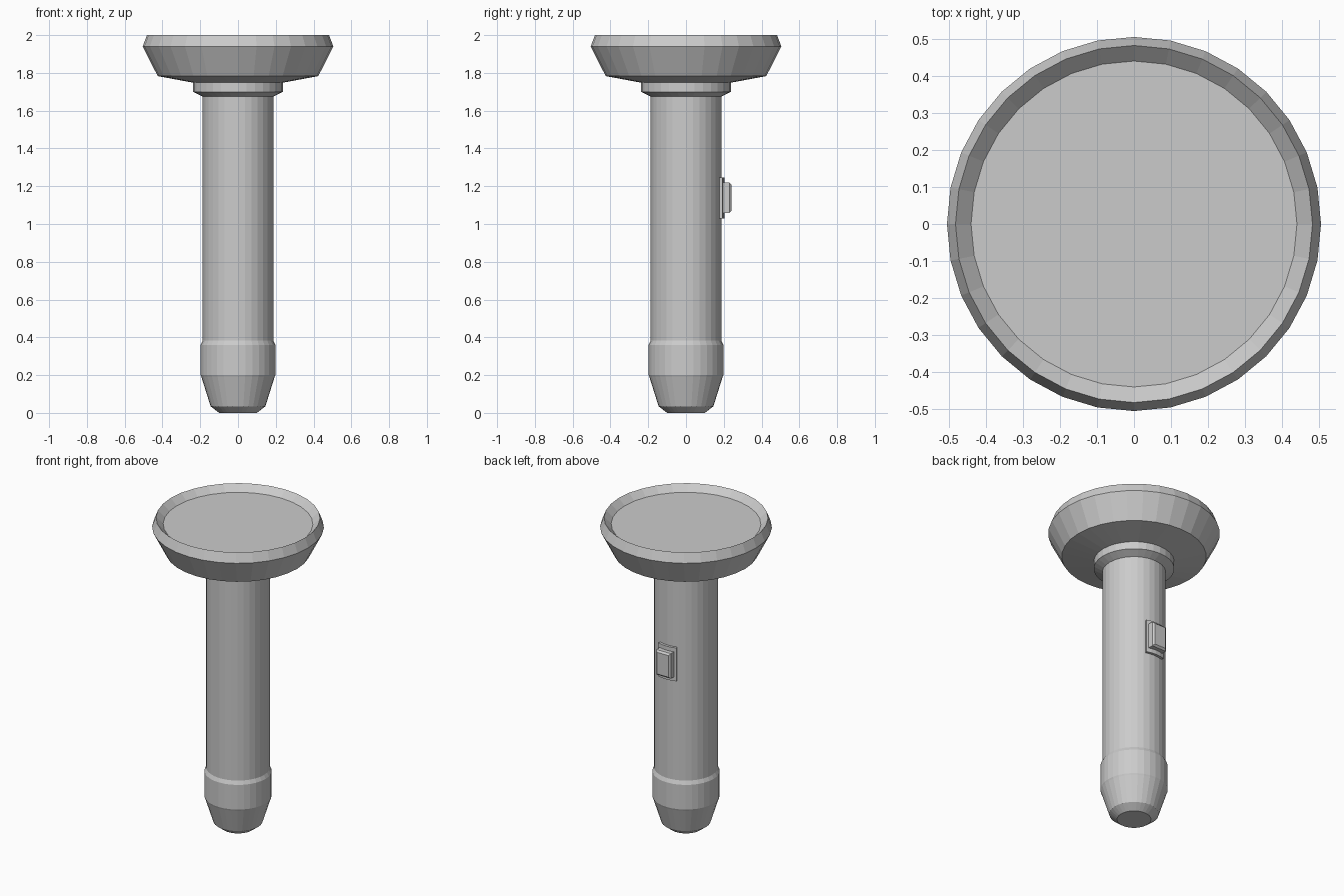
import bpy, bmesh, math

if "Cube" in bpy.data.objects:
    bpy.data.objects.remove(bpy.data.objects["Cube"])

SIDES = 32


def make_object(name, bm):
    bmesh.ops.recalc_face_normals(bm, faces=bm.faces)
    mesh = bpy.data.meshes.new(name)
    bm.to_mesh(mesh)
    bm.free()
    obj = bpy.data.objects.new(name, mesh)
    bpy.context.collection.objects.link(obj)
    return obj


def lathe(name, profile):
    """Revolve (radius, z) points about z and cap both ends."""
    bm = bmesh.new()
    rings = []
    for r, z in profile:
        rings.append([bm.verts.new((r * math.cos(2 * math.pi * i / SIDES),
                                    r * math.sin(2 * math.pi * i / SIDES), z))
                      for i in range(SIDES)])
    for a, b in zip(rings, rings[1:]):
        for i in range(SIDES):
            j = (i + 1) % SIDES
            bm.faces.new((a[i], a[j], b[j], b[i]))
    bm.faces.new(rings[0])
    bm.faces.new(rings[-1])
    return make_object(name, bm)


# Handle, tail cap, collar, flared head and recessed lens in one turned shell
lathe("torch_body", [
    (0.10, 0.0), (0.145, 0.035), (0.194, 0.19), (0.198, 0.20),
    (0.198, 0.36), (0.187, 0.383), (0.187, 1.675),
    (0.237, 1.70), (0.237, 1.748), (0.425, 1.783),
    (0.505, 1.94), (0.482, 2.0), (0.44, 1.96)])

# Curved switch plate wrapped on the back of the handle
bm = bmesh.new()
half, steps = 0.33, 4
angles = [math.pi / 2 - half + 2 * half * i / steps for i in range(steps + 1)]
outline = ([(0.203, a) for a in angles] + [(0.178, a) for a in reversed(angles)])
base = bm.faces.new([bm.verts.new((r * math.cos(a), r * math.sin(a), 1.03))
                     for r, a in outline])
ext = bmesh.ops.extrude_face_region(bm, geom=[base])
bmesh.ops.translate(bm, vec=(0, 0, 0.216),
                    verts=[v for v in ext["geom"] if isinstance(v, bmesh.types.BMVert)])
make_object("switch_plate", bm)

# Raised push button with chamfered outer edges
bm = bmesh.new()
bmesh.ops.create_cube(bm, size=1)
for v in bm.verts:
    v.co = (v.co.x * 0.104, 0.21 + v.co.y * 0.06, 1.139 + v.co.z * 0.162)
front = [e for e in bm.edges if all(v.co.y > 0.23 for v in e.verts)]
bmesh.ops.bevel(bm, geom=front, offset=0.011, segments=1, affect='EDGES')
make_object("switch_button", bm)
